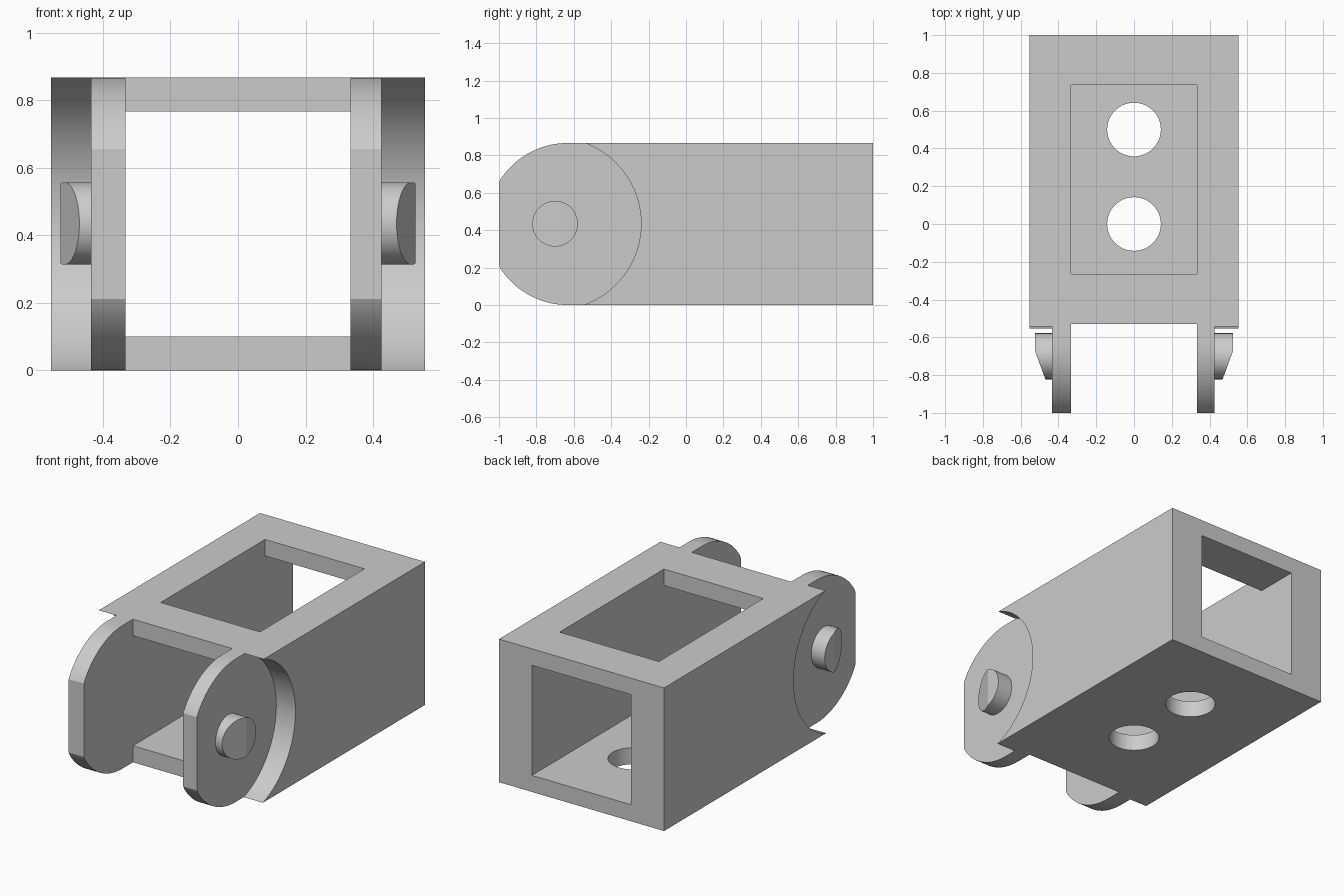
import bpy, bmesh, math
from mathutils import Vector

if "Cube" in bpy.data.objects:
    bpy.data.objects.remove(bpy.data.objects["Cube"])

grey = bpy.data.materials.new("light grey")
grey.diffuse_color = (0.6, 0.6, 0.6, 1)
grey.use_nodes = True
grey.node_tree.nodes["Principled BSDF"].inputs["Base Color"].default_value = grey.diffuse_color
H, R = 0.867, 0.4335          # body height, nose radius
PIN_Y, PIN_Z = -0.70, 0.435   # pivot axis


def prism(name, points, depth):
    """Extrude a closed 3D outline along a vector."""
    bm = bmesh.new()
    face = bm.faces.new([bm.verts.new(p) for p in points])
    ext = bmesh.ops.extrude_face_region(bm, geom=[face])
    bmesh.ops.translate(bm, vec=depth,
                        verts=[v for v in ext["geom"] if isinstance(v, bmesh.types.BMVert)])
    bmesh.ops.recalc_face_normals(bm, faces=bm.faces)
    mesh = bpy.data.meshes.new(name)
    bm.to_mesh(mesh)
    bm.free()
    ob = bpy.data.objects.new(name, mesh)
    bpy.context.collection.objects.link(ob)
    mesh.materials.append(grey)
    return ob


def box(name, x0, x1, y0, y1, z0, z1):
    return prism(name, [(x0, y0, z0), (x1, y0, z0), (x1, y1, z0), (x0, y1, z0)], (0, 0, z1 - z0))


def ring(r, n=64):
    return [(r * math.cos(2 * math.pi * i / n), r * math.sin(2 * math.pi * i / n)) for i in range(n)]


def x_disc(name, r, x0, x1):
    return prism(name, [(x0, PIN_Y + a, PIN_Z + b) for a, b in ring(r)], (x1 - x0, 0, 0))


# body: side profile with a rounded, clipped nose
nose_y = -0.63
end = math.asin(0.222 / R)
arc = [math.pi / 2 + (math.pi / 2 - end) * i / 16 for i in range(17)]
upper = [(max(-1, nose_y + R * math.cos(a)), R + R * math.sin(a)) for a in arc]
upper[-1] = (-1, R + 0.222)
lower = [(y, H - z) for y, z in reversed(upper)]
profile = [(1, 0), (1, H)] + upper + lower
body = prism("bracket_body", [(-0.553, y, z) for y, z in profile], (1.106, 0, 0))

# tunnel, fork gap, top window, round floor holes and side recesses
cutters = [
    box("tunnel_cutter", -0.333, 0.333, -1.2, 1.2, 0.10, 0.767),
    box("fork_gap_cutter", -0.333, 0.333, -1.2, -0.53, -0.2, 1.1),
    box("window_cutter", -0.333, 0.333, -0.265, 0.735, 0.5, 1.1),
    x_disc("right_recess_cutter", 0.46, 0.425, 0.8),
    x_disc("left_recess_cutter", 0.46, -0.8, -0.435),
]
for y in (0.0, 0.5):
    cutters.append(prism("floor_hole_cutter", [(a, y + b, -0.2) for a, b in ring(0.142)], (0, 0, 0.5)))
for c in cutters:
    c.hide_render = True
    c.hide_set(True)
    mod = body.modifiers.new(c.name, "BOOLEAN")
    mod.operation = "DIFFERENCE"
    mod.solver = "EXACT"
    mod.object = c

# bake the cuts and drop the helpers
dg = bpy.context.evaluated_depsgraph_get()
baked = bpy.data.meshes.new_from_object(body.evaluated_get(dg))
body.modifiers.clear()
body.data = baked
for c in cutters:
    bpy.data.objects.remove(c)

# pivot pins with a sloped lead-in at the front
parts = [body]
for side, label in ((1, "right"), (-1, "left")):
    pin = x_disc(label + "_pivot_pin", 0.122, side * 0.41, side * 0.525)
    bm = bmesh.new()
    bm.from_mesh(pin.data)
    cut = bmesh.ops.bisect_plane(bm, geom=bm.verts[:] + bm.edges[:] + bm.faces[:],
                                 plane_co=(side * 0.525, -0.67, 0),
                                 plane_no=Vector((side * 0.15, -0.055, 0)), clear_outer=True)
    bmesh.ops.holes_fill(bm, edges=[e for e in bm.edges if e.is_boundary], sides=0)
    bmesh.ops.recalc_face_normals(bm, faces=bm.faces)
    bm.to_mesh(pin.data)
    bm.free()
    parts.append(pin)

# smooth curved walls, crisp edges
for ob in parts:
    bpy.ops.object.select_all(action="DESELECT")
    ob.select_set(True)
    bpy.context.view_layer.objects.active = ob
    bpy.ops.object.shade_smooth_by_angle(angle=math.radians(20))
